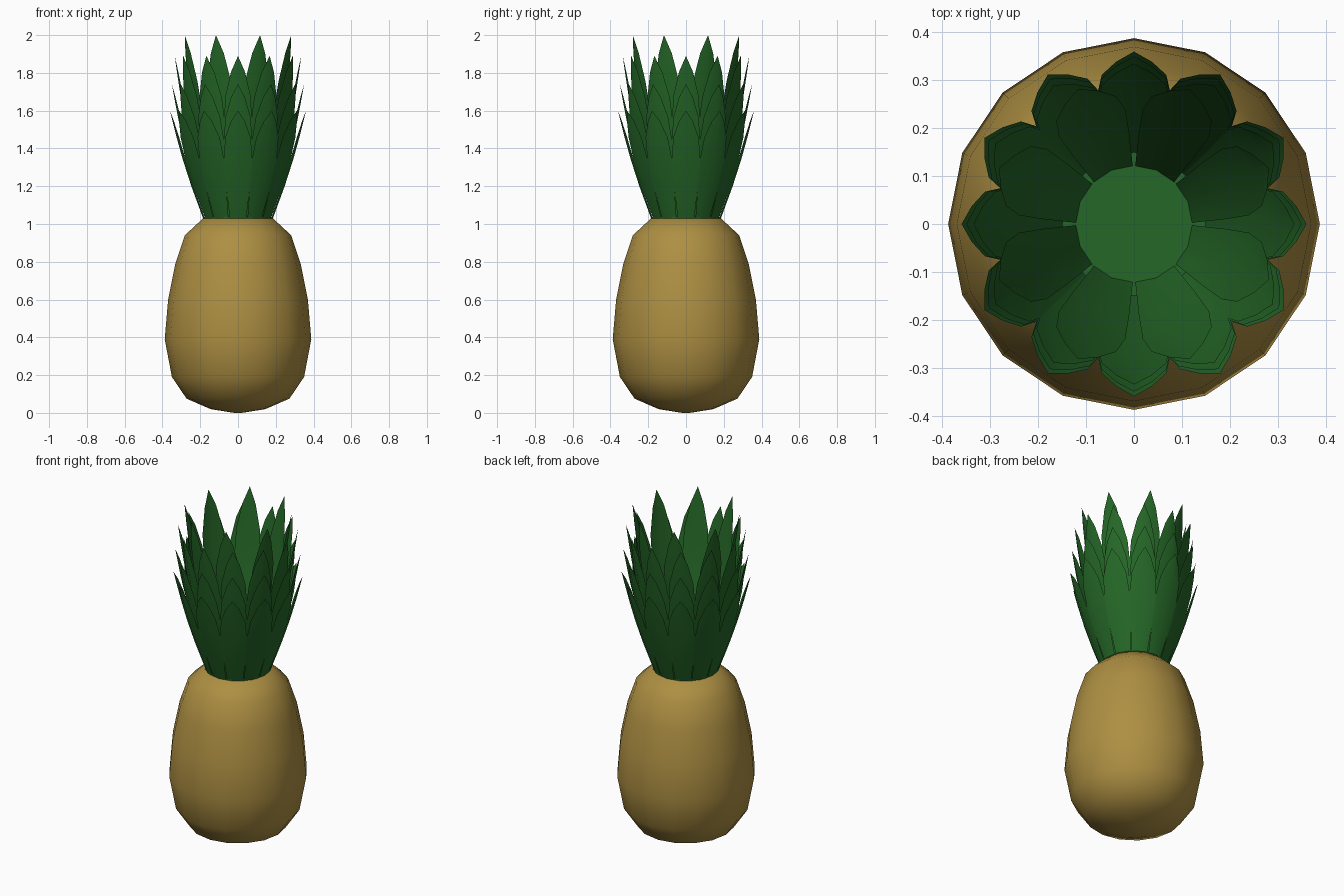
import bpy, math

if "Cube" in bpy.data.objects:
    bpy.data.objects.remove(bpy.data.objects["Cube"])


def material(name, rgb):
    m = bpy.data.materials.new(name)
    m.diffuse_color = (*rgb, 1)
    m.use_nodes = True
    m.node_tree.nodes["Principled BSDF"].inputs["Base Color"].default_value = m.diffuse_color
    return m


TAN = material("golden_rind", (0.42, 0.275, 0.055))
GREEN = material("leaf_green", (0.018, 0.135, 0.020))


def make(name, verts, faces, mat, angle=60):
    me = bpy.data.meshes.new(name)
    me.from_pydata(verts, [], faces)
    me.materials.append(mat)
    me.update()
    ob = bpy.data.objects.new(name, me)
    bpy.context.collection.objects.link(ob)
    bpy.ops.object.select_all(action='DESELECT')
    ob.select_set(True)
    bpy.context.view_layer.objects.active = ob
    bpy.ops.object.shade_smooth_by_angle(angle=math.radians(angle))
    return ob


def lathe(name, profile, n, mat):
    verts = [(r * math.cos(2 * math.pi * i / n), r * math.sin(2 * math.pi * i / n), z)
             for r, z in profile for i in range(n)]
    faces = [(k * n + i, k * n + (i + 1) % n, (k + 1) * n + (i + 1) % n, (k + 1) * n + i)
             for k in range(len(profile) - 1) for i in range(n)]
    faces.append(tuple(reversed(range(n))))
    faces.append(tuple(range((len(profile) - 1) * n, len(profile) * n)))
    return make(name, verts, faces, mat)


# fruit body: low-poly barrel, widest below the middle
lathe("fruit_body", [(0.02, 0.0), (0.145, 0.02), (0.272, 0.075), (0.35, 0.19), (0.388, 0.39),
                     (0.37, 0.60), (0.332, 0.79), (0.282, 0.94), (0.185, 1.03)], 16, TAN)

# green disc under the crown
lathe("crown_base", [(0.185, 1.028), (0.185, 1.037)], 16, GREEN)


def leaf_ring(name, count, offset, base_r, tip_r, tip_z, width, bow):
    # each leaf: five rows of three points (bulging outward) and a pointed tip
    rows = [(0.0, 0.58), (0.3, 0.85), (0.55, 1.0), (0.75, 0.9), (0.9, 0.5)]
    verts, faces = [], []
    z0 = 1.03

    def place(a, r, s, z):
        verts.append((r * math.cos(a) - s * math.sin(a), r * math.sin(a) + s * math.cos(a), z))

    for i in range(count):
        a = math.radians(offset) + 2 * math.pi * i / count
        b = len(verts)
        for t, w in rows:
            r = base_r + (tip_r - base_r) * t + bow * math.sin(math.pi * t)
            h = width * w / 2
            z = z0 + (tip_z - z0) * t
            place(a, r - 0.2 * h, -h, z)
            place(a, r, 0, z)
            place(a, r - 0.2 * h, h, z)
        place(a, tip_r, 0, tip_z)
        for k in range(len(rows) - 1):
            for j in (0, 1):
                p = b + 3 * k + j
                faces.append((p, p + 1, p + 4, p + 3))
        p = b + 3 * (len(rows) - 1)
        faces += [(p, p + 1, p + 3), (p + 1, p + 2, p + 3)]
    return make(name, verts, faces, GREEN)


# crown: tiers of leaves, taller toward the middle
leaf_ring("outer_leaves", 12, 0, 0.185, 0.36, 1.60, 0.15, 0.012)
leaf_ring("second_leaves", 12, 0, 0.168, 0.350, 1.74, 0.15, 0.018)
leaf_ring("third_leaves", 12, 0, 0.148, 0.335, 1.89, 0.15, 0.022)
leaf_ring("inner_leaves", 8, 22.5, 0.12, 0.305, 2.00, 0.15, 0.022)
